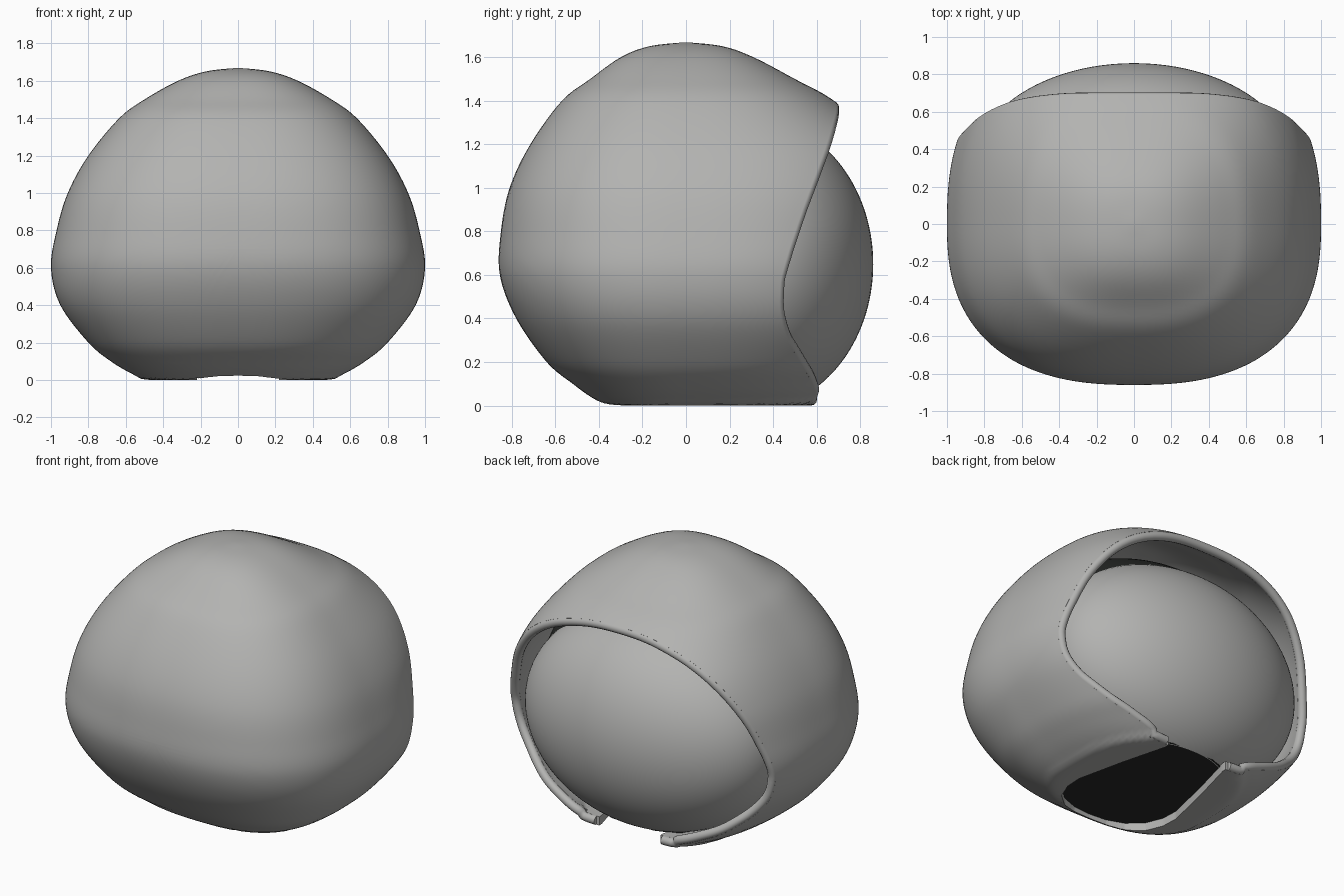
import bpy, bmesh, math
from mathutils import Vector
from mathutils.bvhtree import BVHTree

if "Cube" in bpy.data.objects:
    bpy.data.objects.remove(bpy.data.objects["Cube"])


def material(name, col):
    m = bpy.data.materials.new(name)
    m.diffuse_color = (*col, 1)
    m.use_nodes = True
    m.node_tree.nodes["Principled BSDF"].inputs["Base Color"].default_value = m.diffuse_color
    return m


GREY = material("warm grey", (0.45, 0.45, 0.44))
DARK = material("dark lining", (0.02, 0.022, 0.02))


def add(name, bm, mat):
    me = bpy.data.meshes.new(name)
    bm.to_mesh(me)
    bm.free()
    ob = bpy.data.objects.new(name, me)
    bpy.context.collection.objects.link(ob)
    me.materials.append(mat)
    return ob


def smooth(ob):
    bpy.ops.object.select_all(action='DESELECT')
    ob.select_set(True)
    bpy.context.view_layer.objects.active = ob
    bpy.ops.object.shade_smooth_by_angle(angle=math.radians(40))


def hermite(keys, vals, t):
    """Smooth interpolation through key values."""
    n = len(keys)
    t = min(max(t, keys[0]), keys[-1])
    i = max(k for k in range(n - 1) if keys[k] <= t)

    def slope(k):
        a, b = max(k - 1, 0), min(k + 1, n - 1)
        return (vals[b] - vals[a]) / (keys[b] - keys[a])
    h = keys[i + 1] - keys[i]
    u = (t - keys[i]) / h
    return ((2*u**3 - 3*u*u + 1) * vals[i] + (u**3 - 2*u*u + u) * h * slope(i)
            + (3*u*u - 2*u**3) * vals[i + 1] + (u**3 - u*u) * h * slope(i + 1))


# Dome levels: height, half width, depth at -y, depth at +y
LEVELS = [(1.67, 0, 0, 0), (1.65, .17, .17, .17), (1.6, .32, .30, .31), (1.5, .50, .44, .50),
          (1.4, .635, .57, .68), (1.2, .80, .715, .93), (1.0, .91, .81, 1.02),
          (.8, .97, .85, 1.02), (.6, 1.0, .855, 1.0), (.4, .95, .78, .97), (.2, .80, .64, .86),
          (.1, .68, .52, .76), (.03, .56, .42, .68), (0, .46, .33, .62), (0, 0, 0, 0)]
# Side profile of the face opening: height -> y
OPEN_Z = [0, .06, .2, .3, .4, .5, .6, .87, 1.17, 1.3, 1.37, 1.7]
OPEN_Y = [.60, .62, .55, .49, .46, .455, .465, .55, .66, .70, .715, .72]


def power(v, e):
    return math.copysign(abs(v) ** e, v)


# Full dome, used only as a projection surface
verts, faces = [], []
idx, cols = list(range(len(LEVELS))), list(zip(*LEVELS))
STEPS, SEG = 112, 192
for r in range(STEPS + 1):
    z, w, b, f = (hermite(idx, c, r / 8) for c in cols)
    for k in range(SEG):
        a = 2 * math.pi * k / SEG
        sx, sy = power(math.cos(a), .8), power(math.sin(a), .8)
        verts.append(Vector((max(w, 0) * sx, max(f if sy > 0 else b, 0) * sy, max(z, 0))))
for r in range(STEPS):
    for k in range(SEG):
        n = (k + 1) % SEG
        faces.append((r*SEG + k, r*SEG + n, (r+1)*SEG + n, (r+1)*SEG + k))
tree = BVHTree.FromPolygons(verts, faces)
O = Vector((0, 0.01, .7))


def project(theta, phi):
    d = Vector((math.sin(theta) * math.cos(phi), math.cos(theta), math.sin(theta) * math.sin(phi)))
    p, n, _, _ = tree.ray_cast(O, d)
    if p is None:
        p, n, _, _ = tree.ray_cast(O, (d + Vector((.001, .0013, .0007))).normalized())
    return p, (n if n.dot(d) > 0 else -n)


# Outer shell: lines run from the closed side to the rim of the opening
THICK, NP, NS = .056, 200, 64
bm = bmesh.new()
grid, rim = [], []
for j in range(NP):
    phi = 2 * math.pi * (j + .5) / NP
    lo, hi = 0.05, math.pi * .75
    for _ in range(24):
        mid = (lo + hi) / 2
        p, _n = project(mid, phi)
        if p.y > hermite(OPEN_Z, OPEN_Y, p.z) - .025:
            lo = mid
        else:
            hi = mid
    p, n = project(hi, phi)
    rim.append(p - n * THICK / 2)
    grid.append([bm.verts.new(project(math.pi - .003 - (math.pi - .003 - hi) * s / NS, phi)[0])
                 for s in range(NS + 1)])
for j in range(NP):
    a, b = grid[j], grid[(j + 1) % NP]
    for s in range(NS):
        bm.faces.new((a[s], b[s], b[s + 1], a[s + 1]))
bm.faces.new([g[0] for g in grid])
bmesh.ops.recalc_face_normals(bm, faces=bm.faces)
bm.normal_update()
if sum(f.normal.dot(f.calc_center_median() - O) for f in bm.faces) < 0:
    bmesh.ops.reverse_faces(bm, faces=bm.faces)
shell = add("outer_shell", bm, GREY)
sol = shell.modifiers.new("thickness", 'SOLIDIFY')
sol.thickness, sol.offset = THICK, -1


def prism(name, half, z0, z1, mat):
    pts = half + [(-x, y) for x, y in reversed(half) if x > 0]
    bm = bmesh.new()
    f = bm.faces.new([bm.verts.new((x, y, z0)) for x, y in pts])
    ext = bmesh.ops.extrude_face_region(bm, geom=[f])
    bmesh.ops.translate(bm, vec=(0, 0, z1 - z0),
                        verts=[v for v in ext['geom'] if isinstance(v, bmesh.types.BMVert)])
    bmesh.ops.recalc_face_normals(bm, faces=bm.faces)
    return add(name, bm, mat)


# Neck hole with the gap between the two lower flaps
cutter = prism("neck_cutter", [(0, -.41), (.12, -.40), (.23, -.36), (.32, -.28), (.365, -.17),
                               (.37, -.06), (.30, .25), (.22, .55), (.215, .9)], -.1, .13, GREY)
cutter.hide_render = True
boo = shell.modifiers.new("neck_hole", 'BOOLEAN')
boo.operation, boo.object, boo.solver = 'DIFFERENCE', cutter, 'EXACT'
bpy.context.view_layer.objects.active = shell
for m in ("thickness", "neck_hole"):
    bpy.ops.object.modifier_apply(modifier=m)
bpy.data.objects.remove(cutter)
smooth(shell)

# Rounded lip along the rim, left open at the gap
start = next(j for j in range(NP) if rim[j - 1].z < .2 and abs(rim[j - 1].x) < .23
             and not (rim[j].z < .2 and abs(rim[j].x) < .23))
path = [rim[(start + j) % NP] for j in range(NP)]
path = [p for p in path if not (p.z < .2 and abs(p.x) < .23)]
cu = bpy.data.curves.new("rim_lip", 'CURVE')
cu.dimensions, cu.bevel_depth, cu.bevel_resolution, cu.use_fill_caps = '3D', THICK / 2, 4, True
sp = cu.splines.new('POLY')
sp.points.add(len(path) - 1)
for q, p in zip(sp.points, path):
    q.co = (p.x, p.y, max(p.z, THICK / 2), 1)
sp.use_smooth = True
cu.materials.append(GREY)
bpy.context.collection.objects.link(bpy.data.objects.new("rim_lip", cu))


def ellipsoid(name, c, r, mat, planes):
    bm = bmesh.new()
    bmesh.ops.create_uvsphere(bm, u_segments=96, v_segments=64, radius=1)
    for v in bm.verts:
        v.co = Vector(c) + Vector(v.co[i] * r[i] for i in range(3))
    for co, no in planes:
        bmesh.ops.bisect_plane(bm, geom=bm.verts[:] + bm.edges[:] + bm.faces[:],
                               plane_co=co, plane_no=no, clear_outer=True)
    smooth(add(name, bm, mat))


# Bulging face cover and the dark lining behind it
ellipsoid("face_cover", (0, .3, .65), (.86, .56, .67), GREY,
          [((0, 0, .05), (0, 0, -1)), ((0, .3, 0), (0, -1, 0))])
ellipsoid("inner_lining", (0, 0, .72), (.9, .75, .75), DARK, [((0, 0, .06), (0, 0, -1))])
prism("neck_plate", [(0, -.42), (.25, -.39), (.40, -.25), (.44, 0), (.42, .3), (.30, .49),
                     (.15, .54), (0, .55)], .052, .06, DARK)
